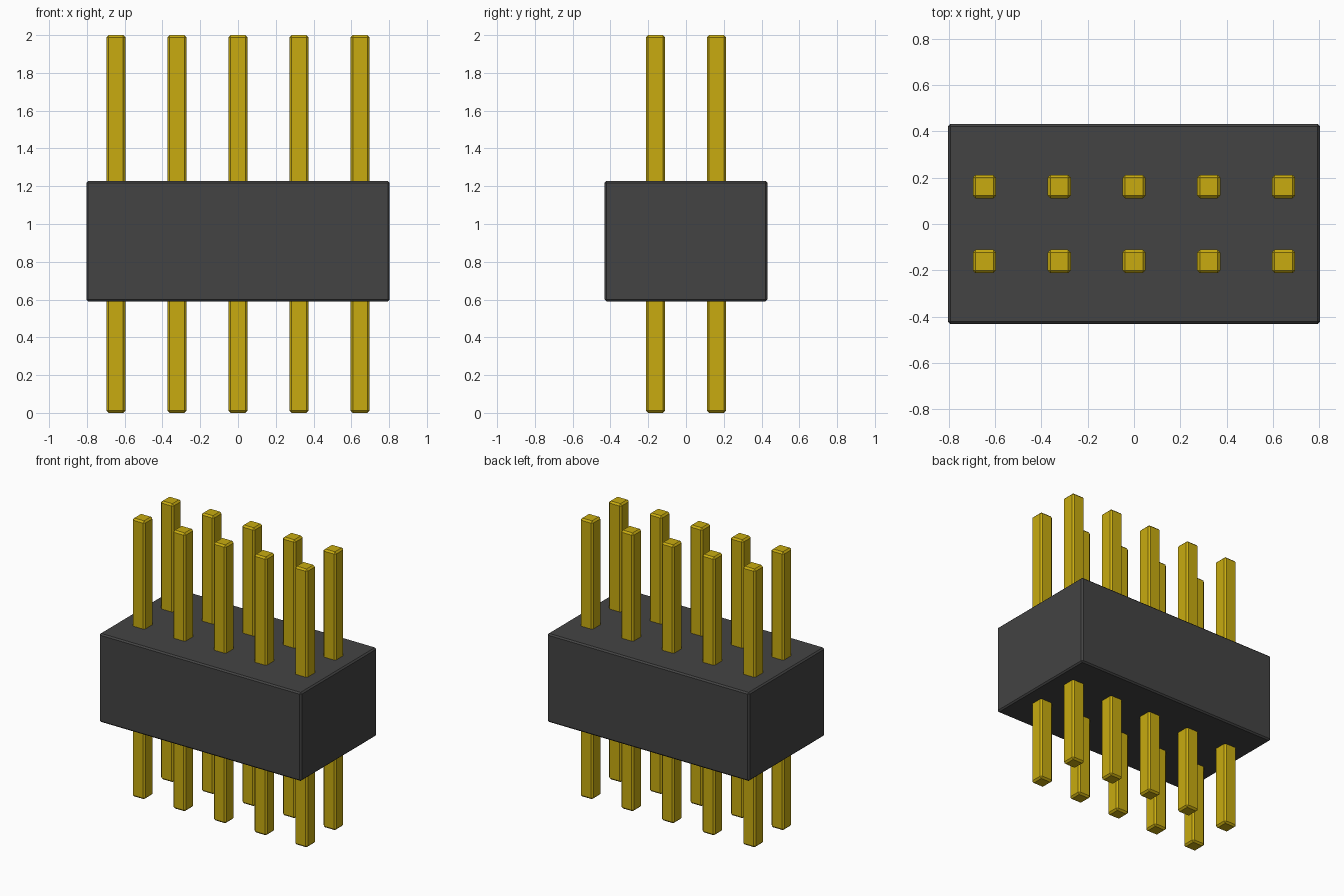
import bpy
import bmesh
from mathutils import Matrix, Vector

cube = bpy.data.objects.get("Cube")
if cube:
    bpy.data.objects.remove(cube, do_unlink=True)


def material(name, rgb, roughness, metallic=0.0):
    mat = bpy.data.materials.new(name)
    mat.use_nodes = True
    mat.diffuse_color = (*rgb, 1)
    bsdf = next(n for n in mat.node_tree.nodes if n.type == 'BSDF_PRINCIPLED')
    bsdf.inputs["Base Color"].default_value = (*rgb, 1)
    bsdf.inputs["Roughness"].default_value = roughness
    bsdf.inputs["Metallic"].default_value = metallic
    return mat


def chamfered_box(name, size, location, chamfer, mat):
    """Flat-shaded box with a single-segment chamfer on every edge."""
    bm = bmesh.new()
    bmesh.ops.create_cube(bm, size=1, matrix=Matrix.Diagonal((*size, 1)))
    bmesh.ops.bevel(bm, geom=bm.edges[:], offset=chamfer, segments=1,
                    affect='EDGES', profile=0.5)
    mesh = bpy.data.meshes.new(name)
    bm.to_mesh(mesh)
    bm.free()
    mesh.materials.append(mat)
    obj = bpy.data.objects.new(name, mesh)
    obj.location = Vector(location)
    bpy.context.collection.objects.link(obj)
    return obj


plastic = material("dark grey plastic", (0.057, 0.057, 0.057), 0.6)
gold = material("gold metal", (0.58, 0.41, 0.005), 0.4)

# Insulating housing
chamfered_box("housing", (1.606, 0.864, 0.636), (0, 0, 0.909), 0.01, plastic)

# Two rows of five square pins passing through the housing
PITCH = 0.323
PIN = 0.101
for row, y in (("front", -PITCH / 2), ("back", PITCH / 2)):
    for i in range(5):
        chamfered_box(f"{row}_pin_{i + 1}", (PIN, PIN, 2.0),
                      ((i - 2) * PITCH, y, 1.0), 0.012, gold)
